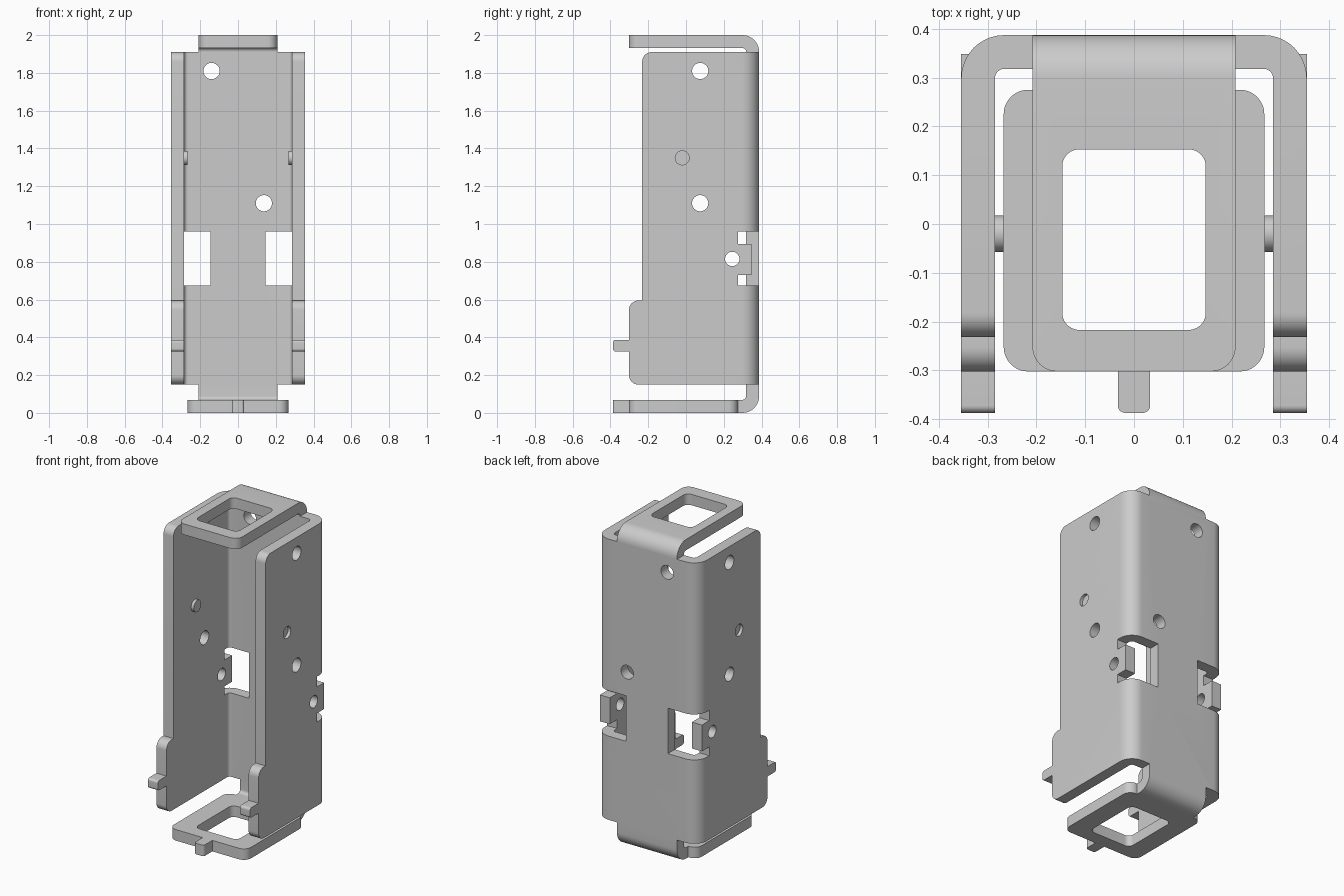
import bpy, bmesh, math
from mathutils import Vector

if "Cube" in bpy.data.objects:
    bpy.data.objects.remove(bpy.data.objects["Cube"])


def rounded(corners, steps=10):
    """2D outline; a third value on a corner is its fillet radius."""
    out, n = [], len(corners)
    for i, c in enumerate(corners):
        p = Vector(c[:2])
        if len(c) < 3:
            out.append(p)
            continue
        a = (Vector(corners[i - 1][:2]) - p).normalized()
        b = (Vector(corners[(i + 1) % n][:2]) - p).normalized()
        half = a.angle(b) / 2
        centre = p + (a + b).normalized() * c[2] / math.sin(half)
        start = p + a * c[2] / math.tan(half) - centre
        end = p + b * c[2] / math.tan(half) - centre
        sweep = math.atan2(start.x * end.y - start.y * end.x, start.dot(end))
        for k in range(steps + 1):
            t = sweep * k / steps
            out.append(centre + Vector((start.x * math.cos(t) - start.y * math.sin(t),
                                        start.x * math.sin(t) + start.y * math.cos(t))))
    return out


def prism(name, pts, axis, lo, hi):
    """Extrude an outline along an axis: x uses (y,z), y uses (x,z), z uses (x,y)."""
    place = {'x': lambda p, h: (h, p[0], p[1]),
             'y': lambda p, h: (p[0], h, p[1]),
             'z': lambda p, h: (p[0], p[1], h)}[axis]
    bm = bmesh.new()
    face = bm.faces.new([bm.verts.new(place(p, lo)) for p in pts])
    ext = bmesh.ops.extrude_face_region(bm, geom=[face])
    move = Vector(place((0, 0), hi - lo))
    bmesh.ops.translate(bm, vec=move, verts=[v for v in ext['geom'] if isinstance(v, bmesh.types.BMVert)])
    bmesh.ops.recalc_face_normals(bm, faces=bm.faces)
    me = bpy.data.meshes.new(name)
    bm.to_mesh(me)
    bm.free()
    ob = bpy.data.objects.new(name, me)
    bpy.context.collection.objects.link(ob)
    return ob


def rod(a, b, r, axis, lo, hi):
    pts = [(a + r * math.cos(k * math.tau / 40), b + r * math.sin(k * math.tau / 40)) for k in range(40)]
    return prism("rod", pts, axis, lo, hi)


def rect(x0, x1, y0, y1, *r):
    return rounded([(x0, y0, *r), (x1, y0, *r), (x1, y1, *r), (x0, y1, *r)])


def combine(ob, other, op):
    m = ob.modifiers.new(op, 'BOOLEAN')
    m.operation, m.solver, m.object = op, 'EXACT', other
    bpy.ops.object.select_all(action='DESELECT')
    bpy.context.view_layer.objects.active = ob
    ob.select_set(True)
    bpy.ops.object.modifier_apply(modifier=m.name)
    bpy.data.objects.remove(other)


IN, OUT = 0.285, 0.354      # inner and outer half width
YI, YO = 0.318, 0.387       # inner and outer faces of the back
BI, BO = 0.02, 0.088        # bend radii

# folded U channel trimmed to the side silhouette
body = prism("channel_bracket", rounded([
    (-OUT, -0.5), (-OUT, YO, BO), (OUT, YO, BO), (OUT, -0.5),
    (IN, -0.5), (IN, YI, BI), (-IN, YI, BI), (-IN, -0.5)]), 'z', 0.05, 1.97)
combine(body, prism("silhouette", rounded([
    (-0.232, 1.91, 0.05), (0.5, 1.91), (0.5, 0.15), (-0.302, 0.15, 0.05),
    (-0.302, 0.325), (-0.387, 0.325, 0.015), (-0.387, 0.387, 0.015), (-0.302, 0.387),
    (-0.302, 0.595, 0.05), (-0.232, 0.595)]), 'x', -0.5, 0.5), 'INTERSECT')

# top flange with its bend and neck
top = prism("top_flange", rounded([
    (-0.4, 2), (YO, 2, BO), (YO, 1.87), (YI, 1.87), (YI, 1.932, BI), (-0.4, 1.932)]), 'x', -0.3, 0.3)
combine(top, prism("plan", rounded([
    (-0.208, 0.5), (-0.208, -0.302, 0.05), (0.208, -0.302, 0.05), (0.208, 0.5)]), 'z', 1.5, 2.5), 'INTERSECT')

# bottom flange with front tab
bottom = prism("bottom_flange", rounded([
    (-0.5, 0), (YO, 0, BO), (YO, 0.19), (YI, 0.19), (YI, 0.069, BI), (-0.5, 0.069)]), 'x', -0.3, 0.3)
half = [(0.208, 0.5), (0.208, 0.275), (0.267, 0.275, 0.05), (0.267, -0.302, 0.05),
        (0.033, -0.302), (0.033, -0.387, 0.015)]
plan = half + [(-c[0], *c[1:]) for c in reversed(half)]
combine(bottom, prism("plan", rounded(plan), 'z', -0.5, 0.5), 'INTERSECT')

# rectangular opening in both flanges, then join to the channel
for flange, lo, hi in ((top, 1.9, 2.1), (bottom, -0.1, 0.1)):
    combine(flange, prism("opening", rect(-0.147, 0.147, -0.217, 0.153, 0.035), 'z', lo, hi), 'DIFFERENCE')
    combine(body, flange, 'UNION')

for s in (-1, 1):
    # corner window with straight ear left in it
    x0, x1 = sorted((s * 0.145, s * 0.5))
    combine(body, prism("window", rect(x0, x1, 0.275, 0.5), 'z', 0.675, 0.96), 'DIFFERENCE')
    x0, x1 = sorted((s * IN, s * OUT))
    combine(body, prism("ear", rect(x0, x1, 0.25, 0.348), 'z', 0.73, 0.895), 'UNION')
    # half-pierced stop: bump inside, recess outside
    x0, x1 = sorted((s * 0.267, s * 0.31))
    combine(body, rod(-0.02, 1.35, 0.037, 'x', x0, x1), 'UNION')
    x0, x1 = sorted((s * 0.335, s * 0.5))
    combine(body, rod(-0.02, 1.35, 0.037, 'x', x0, x1), 'DIFFERENCE')

# holes through both sides and through the back
for y, z, r in ((0.075, 1.81, 0.043), (0.075, 1.11, 0.043), (0.245, 0.815, 0.038)):
    combine(body, rod(y, z, r, 'x', -0.5, 0.5), 'DIFFERENCE')
for x, z in ((-0.14, 1.81), (0.137, 1.11)):
    combine(body, rod(x, z, 0.043, 'y', 0.2, 0.5), 'DIFFERENCE')

bpy.ops.object.shade_smooth_by_angle(angle=math.radians(30))
